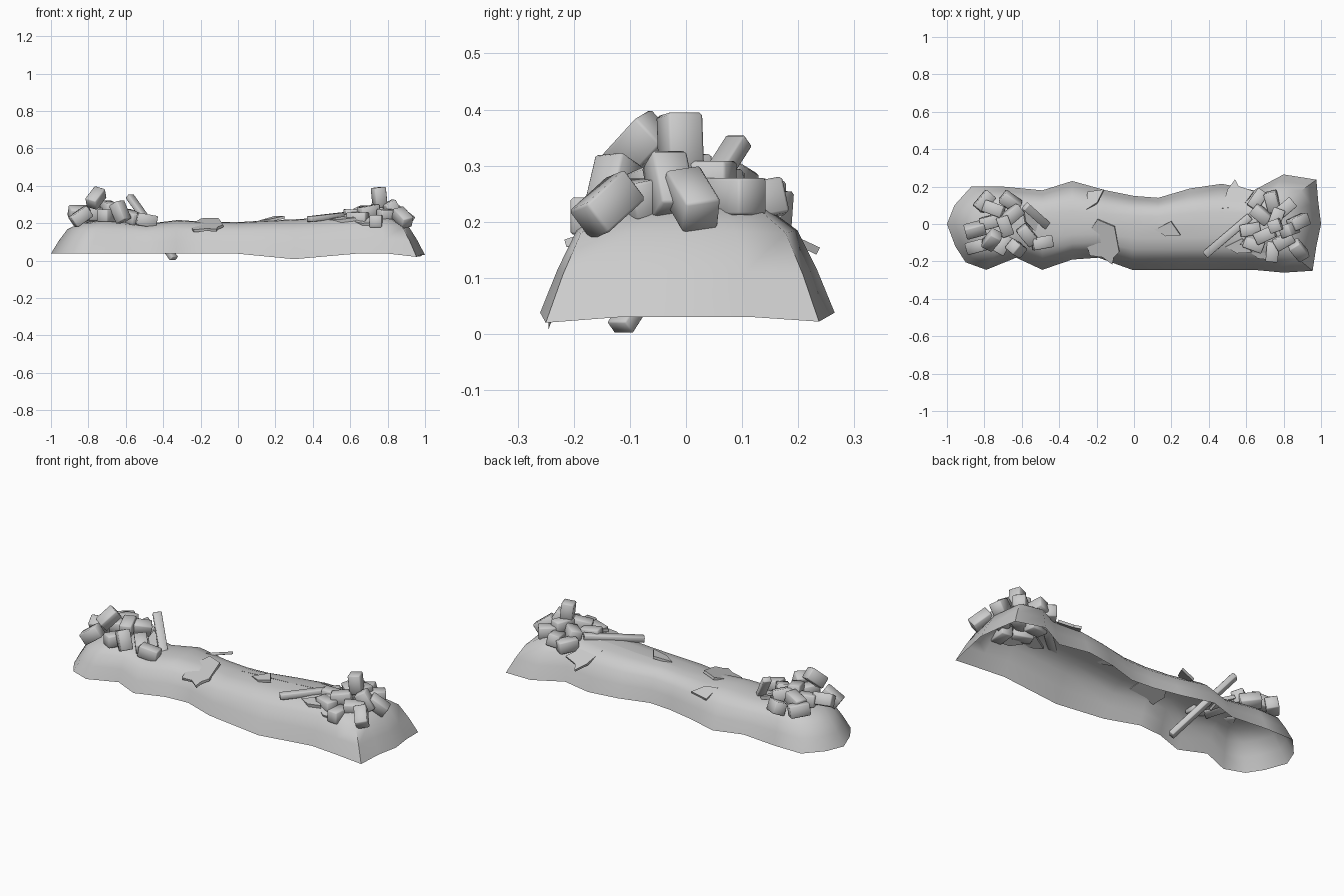
import bpy, bmesh, math
from mathutils import Vector, Euler

if "Cube" in bpy.data.objects:
    bpy.data.objects.remove(bpy.data.objects["Cube"])


def make_object(name, bm, angle=None):
    bmesh.ops.recalc_face_normals(bm, faces=bm.faces)
    me = bpy.data.meshes.new(name)
    bm.to_mesh(me)
    bm.free()
    ob = bpy.data.objects.new(name, me)
    bpy.context.collection.objects.link(ob)
    if angle:
        bpy.ops.object.select_all(action='DESELECT')
        bpy.context.view_layer.objects.active = ob
        ob.select_set(True)
        bpy.ops.object.shade_smooth_by_angle(angle=math.radians(angle))
    return ob


def interp(table, x):
    for (x0, z0), (x1, z1) in zip(table, table[1:]):
        if x <= x1:
            return z0 + (z1 - z0) * max(0, (x - x0) / (x1 - x0))
    return table[-1][1]


# Hollow mound: ragged footprint drawn inward to a ridge line
outline = [(-1, 0), (-.955, -.12), (-.9, -.205), (-.79, -.245), (-.63, -.18), (-.49, -.245),
           (-.33, -.19), (-.19, -.18), (-.01, -.245), (.3, -.245), (.64, -.245), (.8, -.26),
           (.955, -.25), (.975, -.12), (1, 0), (.985, .12), (.975, .237), (.8, .265), (.64, .18),
           (.47, .215), (.3, .19), (.13, .14), (0, .15), (-.15, .18), (-.33, .23), (-.49, .18),
           (-.7, .2), (-.87, .2), (-.96, .1)]
ridge = [(-.7, .225), (-.5, .195), (-.3, .22), (-.1, .2), (.15, .215), (.4, .225), (.6, .245), (.75, .235)]
profile = [(0, 0), (.12, .38), (.25, .72), (.45, .91), (.7, .98), (1, 1)]
bm = bmesh.new()
rings = []
for t, h in profile:
    ring = []
    for x, y in outline:
        sx = max(-.65, min(.65, x))
        z0 = {(.3, -.245): .008, (.955, -.25): .02, (.975, .237): .022}.get((x, y), .03 if x > .96 else .038)
        top = interp(ridge, sx)
        ring.append(bm.verts.new((x + (sx - x) * t, y * (1 - t), z0 + (top - z0) * h)))
    rings.append(ring)
n = len(outline)
for a, b in zip(rings, rings[1:]):
    for i in range(n):
        j = (i + 1) % n
        bm.faces.new((a[i], a[j], b[j], b[i]))
# close the ridge by merging opposite sides onto shared points
last = rings[-1]
for v in last:
    sx = round(v.co.x / .16) * .16
    v.co.x, v.co.z = sx, interp(ridge, sx)
bmesh.ops.remove_doubles(bm, verts=last, dist=.01)
make_object("rubble_mound", bm, 50)


def block(name, loc, rot, size, bevel=.005):
    """Chipped box turned by roll, pitch, yaw in degrees."""
    bm = bmesh.new()
    bmesh.ops.create_cube(bm, size=1)
    for v in bm.verts:
        v.co = Vector(v.co[k] * size[k] for k in range(3))
    bmesh.ops.bevel(bm, geom=bm.edges[:], offset=bevel, segments=1, affect='EDGES')
    e = Euler([math.radians(a) for a in rot])
    for v in bm.verts:
        v.co = e.to_matrix() @ v.co + Vector(loc)
    return make_object(name, bm, 60)


# Bricks: x, y, z, roll, pitch, yaw
left_bricks = [
    (-.80, .12, .24, 10, 5, 50), (-.75, .08, .265, 0, -12, -20), (-.66, .12, .22, 20, 10, -35),
    (-.77, .01, .25, 5, 0, 15), (-.69, -.01, .28, 0, 10, -70), (-.65, .05, .26, 15, 10, 40),
    (-.84, -.12, .235, 0, -35, 15), (-.76, -.085, .335, 20, -40, 50), (-.63, -.13, .26, 10, 65, -30),
    (-.57, -.06, .23, 5, 15, -50), (-.49, -.1, .215, 0, 10, 10), (-.85, -.03, .255, 30, 0, 15),
    (-.70, -.11, .24, 0, 0, 60)]
right_bricks = [
    (.66, .13, .225, 0, 5, 55), (.74, .12, .235, 10, 10, -75), (.81, .085, .245, 0, 0, 40),
    (.88, .01, .24, 10, 35, 25), (.83, -.03, .265, 0, 60, 20), (.88, -.14, .23, 15, 35, -50),
    (.74, -.15, .21, 0, 0, 85), (.80, -.09, .24, 10, 0, 30), (.64, -.11, .225, 0, 0, -20),
    (.70, -.06, .26, 0, -10, 25), (.62, -.03, .24, 0, 5, 10), (.755, -.01, .338, 0, 84, 20),
    (.68, .05, .255, 15, 0, -40), (.76, .03, .275, 0, 0, 70)]
for side, bricks in (("left", left_bricks), ("right", right_bricks)):
    for i, b in enumerate(bricks):
        block(f"{side}_brick_{i + 1}", b[:3], b[3:], (.108, .066, .066))


# Planks between two end points
def plank(name, a, b, width, thick):
    a, b = Vector(a), Vector(b)
    d = b - a
    yaw = math.degrees(math.atan2(d.y, d.x))
    pitch = -math.degrees(math.asin(d.z / d.length))
    block(name, (a + b) / 2, (0, pitch, yaw), (d.length, width, thick), .003)


plank("leaning_plank", (-.58, .095, .345), (-.342, -.118, .0105), .045, .03)
plank("lying_plank", (.38, -.165, .222), (.62, .04, .25), .042, .03)


# Thin broken shards: footprint points, tilted plate
def shard(name, loc, rot, pts, thick=.014):
    bm = bmesh.new()
    e = Euler([math.radians(a) for a in rot]).to_matrix()
    f = bm.faces.new([bm.verts.new(e @ Vector((x, y, -thick / 2)) + Vector(loc)) for x, y in pts])
    ext = bmesh.ops.extrude_face_region(bm, geom=[f])
    up = e @ Vector((0, 0, thick))
    bmesh.ops.translate(bm, vec=up, verts=[v for v in ext['geom'] if isinstance(v, bmesh.types.BMVert)])
    bm.faces.new([v for v in f.verts]) if not f.is_valid else None
    make_object(name, bm)


big = [(-.09, .02), (-.07, -.08), (.0, -.09), (.05, -.13), (.06, -.09), (.09, -.06), (.07, .08), (-.02, .12)]
kite = [(-.07, 0), (-.01, -.035), (.07, -.03), (.02, .045)]
jag = [(-.06, -.07), (.05, -.06), (.11, .03), (.03, .06), (.01, .1), (-.03, .04)]
shard("front_shard", (-.17, -.09, .19), (16, -8, 0), big)
shard("ridge_shard", (.18, -.03, .222), (8, -12, 0), kite)
shard("back_shard", (-.22, .135, .19), (-25, 8, 60), kite)
shard("back_right_shard", (.53, .145, .19), (-25, 0, 0), jag)
shard("right_slab_lower", (.56, -.12, .217), (12, -6, 0), kite, .025)
shard("right_slab_upper", (.63, -.08, .245), (8, -8, 25), kite, .025)
shard("right_slab_front", (.68, -.15, .2), (20, 0, -10), kite, .025)
shard("left_slab", (-.55, .03, .215), (-10, 20, -50), kite, .02)
